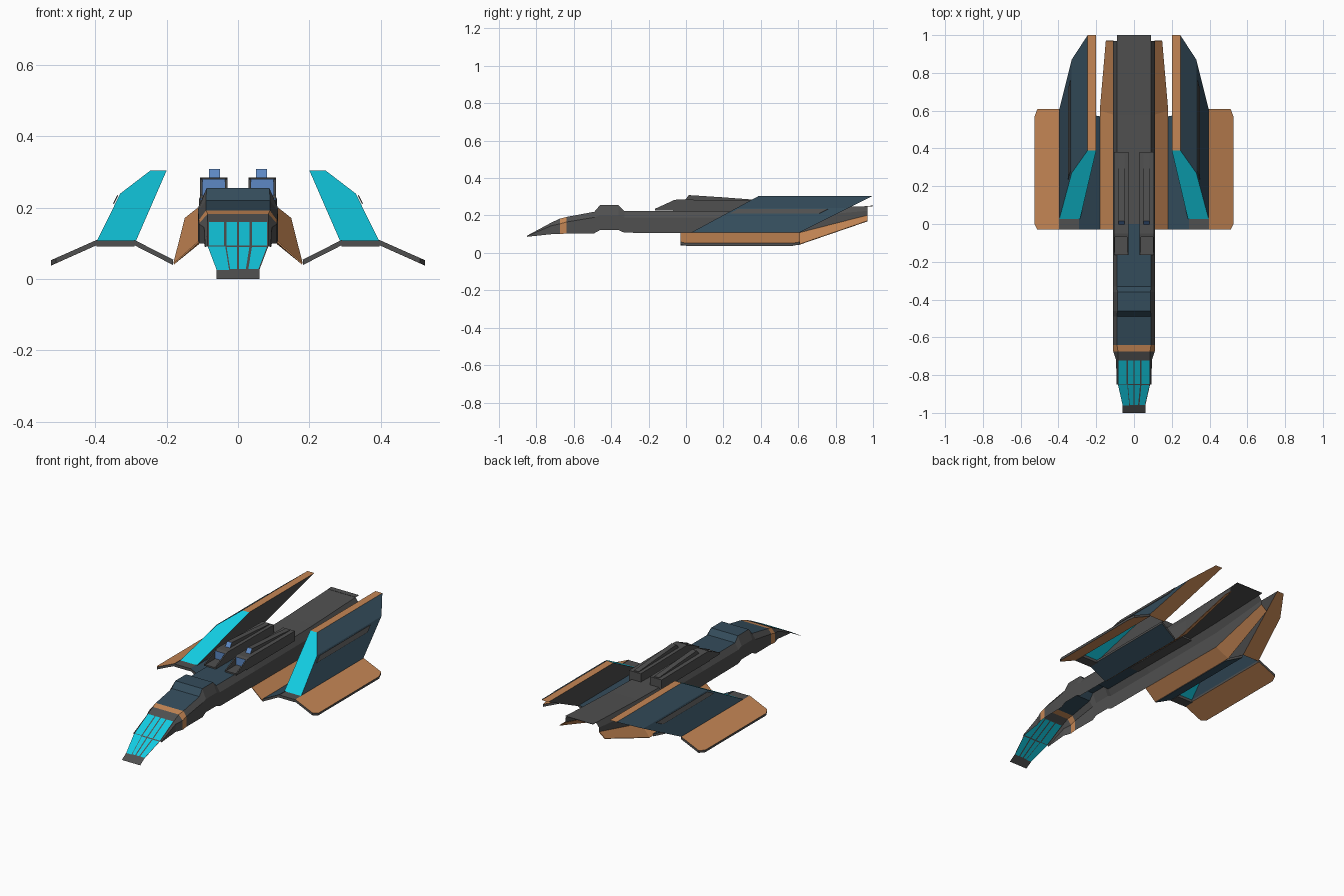
import bpy, bmesh

if "Cube" in bpy.data.objects:
    bpy.data.objects.remove(bpy.data.objects["Cube"])

def material(name, rgb):
    m = bpy.data.materials.new(name)
    m.diffuse_color = (*rgb, 1)
    m.use_nodes = True
    m.node_tree.nodes["Principled BSDF"].inputs["Base Color"].default_value = m.diffuse_color
    return m

MATS = [material("dark grey", (0.08, 0.08, 0.08)),
        material("slate blue", (0.034, 0.072, 0.105)),
        material("copper orange", (0.56, 0.24, 0.09)),
        material("cyan glass", (0.006, 0.60, 0.76)),
        material("engine blue", (0.11, 0.25, 0.56))]
GREY, SLATE, ORANGE, CYAN, BLUE = range(5)

def build(name, verts, faces, cols, mirror=False, thick=0, insets=None, closed=False):
    """Mesh from faces; insets maps face index -> (frame width, inner colour)."""
    bm = bmesh.new()
    vs = [bm.verts.new(v) for v in verts]
    fs = []
    for f, c in zip(faces, cols):
        face = bm.faces.new([vs[i] for i in f])
        face.material_index = c
        fs.append(face)
    for i, (width, colour) in (insets or {}).items():
        frame = fs[i].material_index
        res = bmesh.ops.inset_individual(bm, faces=[fs[i]], thickness=width, use_even_offset=True)
        for f in res["faces"]:
            f.material_index = frame
        fs[i].material_index = colour
    if closed:
        bmesh.ops.recalc_face_normals(bm, faces=bm.faces[:])
    me = bpy.data.meshes.new(name)
    bm.to_mesh(me)
    bm.free()
    for m in MATS:
        me.materials.append(m)
    ob = bpy.data.objects.new(name, me)
    bpy.context.collection.objects.link(ob)
    if thick:
        s = ob.modifiers.new("thickness", 'SOLIDIFY')
        s.thickness = thick
        s.offset = 0
    if mirror:
        ob.modifiers.new("mirror", 'MIRROR')
    return ob

def prism(name, profile, x0, x1, col, insets=None, cols=None):
    """Side profile (y, z) extruded between x0 and x1, mirrored."""
    n = len(profile)
    verts = [(x0, y, z) for y, z in profile] + [(x1, y, z) for y, z in profile]
    faces = [(i, (i + 1) % n, n + (i + 1) % n, n + i) for i in range(n)]
    faces += [tuple(range(n - 1, -1, -1)), tuple(range(n, 2 * n))]
    cs = [col] * len(faces)
    for i, c in (cols or {}).items():
        cs[i] = c
    return build(name, verts, faces, cs, mirror=True, insets=insets, closed=True)

# Fuselage: open-bottomed shell. Stations: y, top half width, side half width, z top, z side, z bottom
stations = [(-.85, .085, .092, .092, .09, .086), (-.72, .085, .095, .162, .145, .1),
            (-.675, .085, .11, .183, .155, .1), (-.64, .09, .11, .192, .165, .104),
            (-.49, .09, .112, .22, .19, .105), (-.46, .088, .112, .255, .2, .122),
            (-.36, .088, .112, .255, .2, .122), (-.33, .09, .112, .225, .19, .108),
            (0, .09, .112, .225, .19, .106), (.58, .09, .11, .236, .19, .1),
            (.97, .09, .11, .25, .225, .2)]
verts, faces, cols = [], [], []
for y, wt, wm, zt, zm, zb in stations:
    verts += [(-wm, y, zb), (-wm, y, zm), (-wt, y, zt), (wt, y, zt), (wm, y, zm), (wm, y, zb)]
for s in range(len(stations) - 1):
    for k in range(5):
        if k == 2 and s == 0:
            continue  # glass goes here
        a = s * 6 + k
        faces.append((a, a + 1, a + 7, a + 6))
        cols.append(ORANGE if s == 2 else SLATE if k == 2 and 3 <= s <= 7 else GREY)
build("fuselage_shell", verts, faces, cols)

# Tail lip
build("tail_lip", [(-.09, .97, .25), (.09, .97, .25), (.09, 1, .251), (-.09, 1, .251)],
      [(0, 1, 2, 3)], [GREY], thick=.003)

# Cockpit glass with bars, and nose tip
rows = [(-.96, .06, .026), (-.85, .085, .092), (-.72, .085, .162)]
fr = (-1, -.42, 0, .42, 1)
verts = [(f * w, y, z) for y, w, z in rows for f in fr]
faces = [(r * 5 + c, r * 5 + c + 1, r * 5 + c + 6, r * 5 + c + 5) for r in range(2) for c in range(4)]
build("cockpit_glass", verts, faces, [GREY] * 8, insets={i: (.0035, CYAN) for i in range(8)})
build("nose_tip", [(-.06, -1, 0), (.06, -1, 0), (.06, -.96, .026), (-.06, -.96, .026)],
      [(0, 1, 2, 3)], [GREY])

# Copper skirts along the fuselage
build("side_skirt", [(.11, -.03, .105), (.18, -.03, .043), (.18, .6, .043), (.11, .58, .1),
                     (.148, .97, .17), (.11, .97, .2)],
      [(0, 1, 2, 3), (3, 2, 4, 5)], [ORANGE] * 2, mirror=True, thick=.004)

# Upright wing hulls: slanted shell, open below
prof = [(.287, .105), (.2, .305), (.245, .305), (.33, .24), (.397, .105)]
def y_front(z): return .02 + (z - .105) * 1.85
def y_rear(z): return .6 + (z - .105) * 2
verts = [(x, y_front(z), z) for x, z in prof] + [(x, y_rear(z), z) for x, z in prof]
faces = [(i, i + 5, i + 6, i + 1) for i in range(4)] + [(0, 1, 2, 3, 4), (9, 8, 7, 6, 5)]
build("wing_hull", verts, faces, [GREY, ORANGE, SLATE, SLATE, GREY, ORANGE], mirror=True,
      insets={4: (.013, CYAN)})
strip = [(.337, .235), (.349, .211)]
build("wing_groove", [(x, f(z) + d, z) for f, d in ((y_front, .02), (y_rear, -.1)) for x, z in strip],
      [(0, 1, 3, 2)], [GREY], mirror=True, thick=.003)

# Lower wing plates: framed outer (copper) and inner (slate) panels, joined by a front beam
build("outer_wing_plate", [(.395, -.03, .103), (.51, -.03, .052), (.525, 0, .045), (.525, .57, .045),
                           (.51, .61, .052), (.395, .61, .103)],
      [(0, 1, 2, 3, 4, 5)], [GREY], mirror=True, thick=.014, insets={0: (.022, ORANGE)})
build("inner_wing_plate", [(.182, -.03, .047), (.292, -.03, .103), (.292, .59, .103), (.182, .57, .047)],
      [(0, 1, 2, 3)], [GREY], mirror=True, thick=.014, insets={0: (.015, SLATE)})
build("wing_front_beam", [(.29, -.03, .1), (.397, -.03, .1), (.397, .03, .1), (.29, .03, .1)],
      [(0, 1, 2, 3)], [GREY], mirror=True, thick=.016)

# Dorsal engines: body with blue intake, cheek walls, floor, raised spine
prism("engine_body", [(-.07, .222), (-.07, .28), (-.05, .285), (.38, .281), (.38, .222)],
      .03, .107, GREY, insets={0: (.008, BLUE)})
cheek = [(-.165, .226), (-.165, .236), (-.06, .284), (-.06, .226)]
prism("engine_inner_cheek", cheek, .03, .037, GREY)
prism("engine_outer_cheek", cheek, .1, .107, GREY)
prism("engine_floor", [(-.165, .226), (-.165, .234), (-.06, .234), (-.06, .226)], .03, .107, GREY)
prism("engine_spine", [(-.005, .283), (.015, .309), (.2, .297), (.37, .284), (.37, .275), (0, .275)],
      .051, .082, GREY, cols={0: BLUE})
